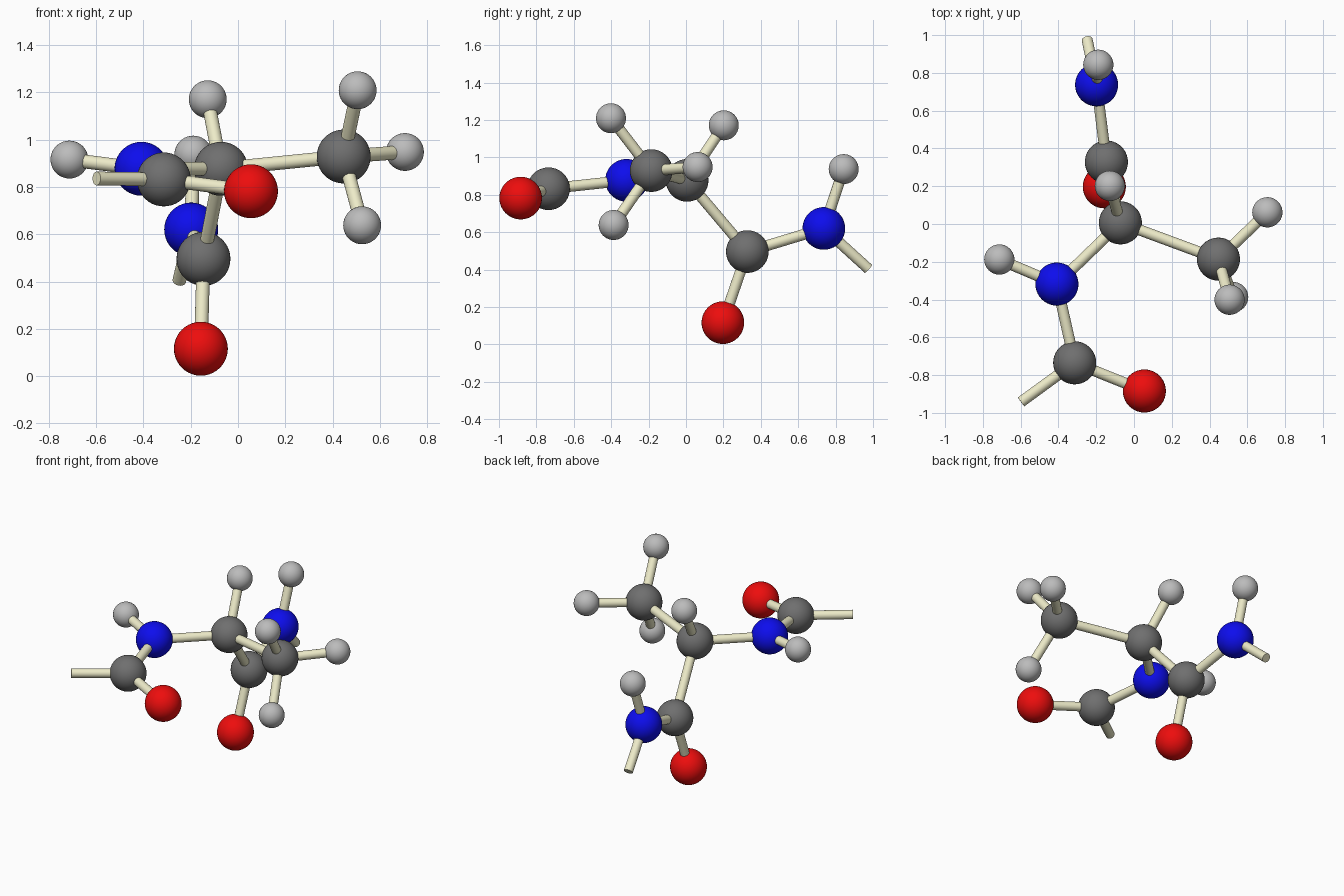
import bpy
from mathutils import Vector

if "Cube" in bpy.data.objects:
    bpy.data.objects.remove(bpy.data.objects["Cube"])


def material(name, rgb):
    m = bpy.data.materials.new(name)
    m.diffuse_color = (*rgb, 1)
    m.use_nodes = True
    m.node_tree.nodes["Principled BSDF"].inputs["Base Color"].default_value = m.diffuse_color
    return m


CARBON = material("dark_grey", (0.16, 0.16, 0.16))
HYDROGEN = material("light_grey", (0.5, 0.5, 0.5))
NITROGEN = material("blue", (0.004, 0.004, 0.85))
OXYGEN = material("red", (0.85, 0.004, 0.004))
BOND = material("pale_yellow", (0.85, 0.83, 0.58))
BIG, SMALL, STICK = 0.114, 0.08, 0.029

# Ball centres
atoms = {
    "alpha_carbon": ((-0.072, 0.006, 0.877), CARBON),
    "alpha_hydrogen": ((-0.128, 0.202, 1.171), HYDROGEN),
    "methyl_carbon": ((0.447, -0.186, 0.929), CARBON),
    "methyl_hydrogen_top": ((0.506, -0.401, 1.209), HYDROGEN),
    "methyl_hydrogen_side": ((0.706, 0.062, 0.948), HYDROGEN),
    "methyl_hydrogen_bottom": ((0.525, -0.387, 0.638), HYDROGEN),
    "front_nitrogen": ((-0.408, -0.318, 0.877), NITROGEN),
    "front_hydrogen": ((-0.713, -0.188, 0.916), HYDROGEN),
    "front_carbon": ((-0.314, -0.735, 0.832), CARBON),
    "front_oxygen": ((0.055, -0.884, 0.782), OXYGEN),
    "back_carbon": ((-0.146, 0.328, 0.496), CARBON),
    "back_oxygen": ((-0.157, 0.197, 0.116), OXYGEN),
    "back_nitrogen": ((-0.198, 0.737, 0.620), NITROGEN),
    "back_hydrogen": ((-0.189, 0.843, 0.937), HYDROGEN),
}
# Free ends of the two open bonds
ends = {"front_open_end": (-0.598, -0.942, 0.836), "back_open_end": (-0.248, 0.975, 0.404)}

bonds = [
    ("alpha_carbon", "alpha_hydrogen"), ("alpha_carbon", "methyl_carbon"),
    ("alpha_carbon", "front_nitrogen"), ("alpha_carbon", "back_carbon"),
    ("methyl_carbon", "methyl_hydrogen_top"), ("methyl_carbon", "methyl_hydrogen_side"),
    ("methyl_carbon", "methyl_hydrogen_bottom"),
    ("front_nitrogen", "front_hydrogen"), ("front_nitrogen", "front_carbon"),
    ("front_carbon", "front_oxygen"), ("front_carbon", "front_open_end"),
    ("back_carbon", "back_oxygen"), ("back_carbon", "back_nitrogen"),
    ("back_nitrogen", "back_hydrogen"), ("back_nitrogen", "back_open_end"),
]


def finish(name, mat):
    ob = bpy.context.object
    ob.name = name
    ob.data.materials.append(mat)
    bpy.ops.object.shade_smooth_by_angle()
    return ob


# Atom balls
for name, (pos, mat) in atoms.items():
    r = SMALL if mat is HYDROGEN else BIG
    bpy.ops.mesh.primitive_uv_sphere_add(segments=40, ring_count=20, radius=r, location=pos)
    finish(name, mat)

# Bond sticks
points = {n: Vector(a[0]) for n, a in atoms.items()}
points.update({n: Vector(p) for n, p in ends.items()})
for a, b in bonds:
    d = points[b] - points[a]
    bpy.ops.mesh.primitive_cylinder_add(
        vertices=24, radius=STICK, depth=d.length,
        location=(points[a] + points[b]) / 2,
        rotation=d.to_track_quat("Z", "Y").to_euler())
    finish("bond_" + a + "_to_" + b, BOND)
